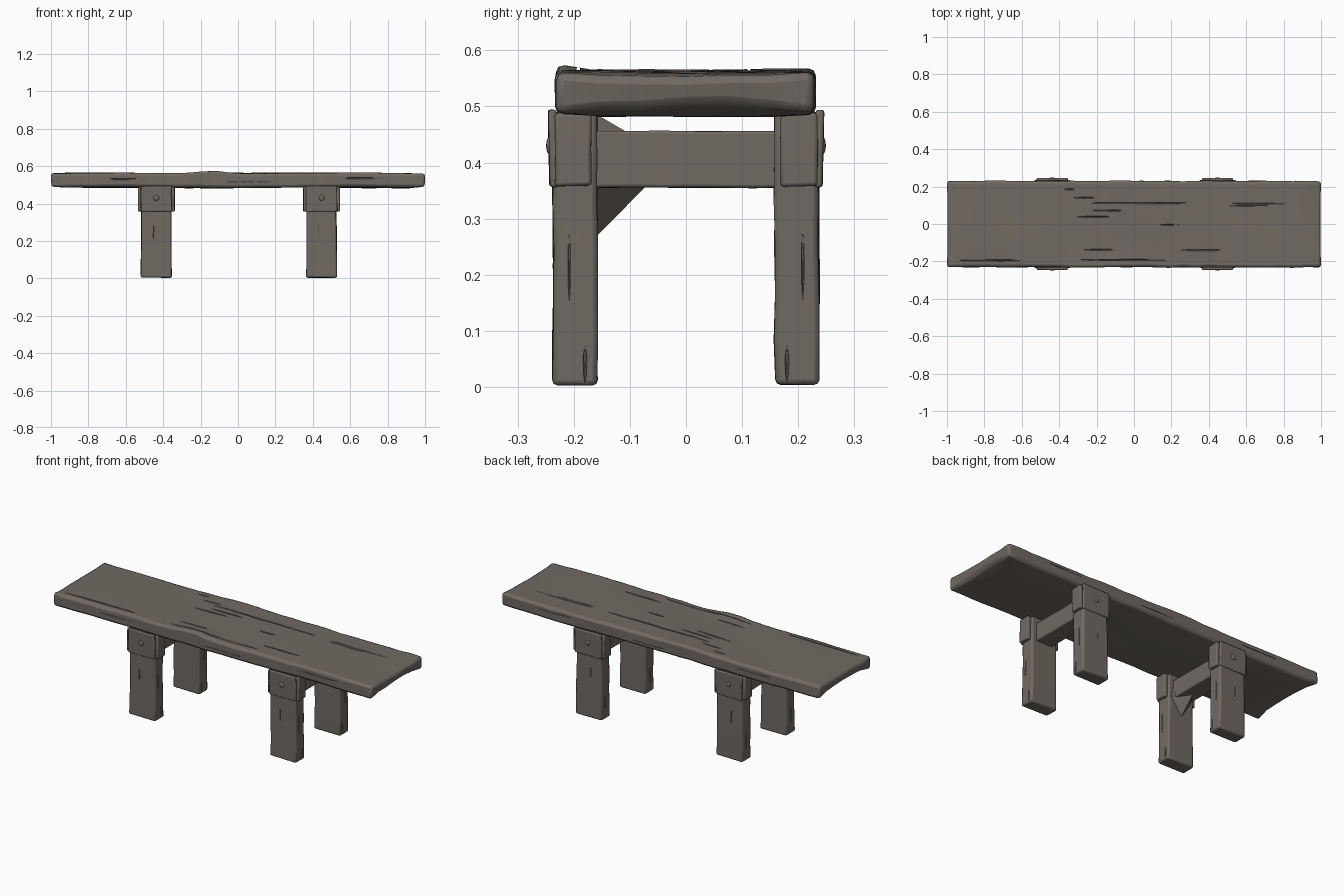
import bpy, bmesh, math, random
from mathutils import Vector

random.seed(4)
old = bpy.data.objects.get("Cube")
if old:
    bpy.data.objects.remove(old, do_unlink=True)

wood = bpy.data.materials.new("weathered_wood")
wood.use_nodes = True
COLOR = (0.165, 0.143, 0.122, 1)
wood.diffuse_color = COLOR
wood.node_tree.nodes["Principled BSDF"].inputs["Base Color"].default_value = COLOR


def finish(name, bm, bevel=0.0, smooth=True):
    bmesh.ops.recalc_face_normals(bm, faces=bm.faces)
    mesh = bpy.data.meshes.new(name)
    bm.to_mesh(mesh)
    bm.free()
    obj = bpy.data.objects.new(name, mesh)
    bpy.context.collection.objects.link(obj)
    mesh.materials.append(wood)
    if bevel:
        mod = obj.modifiers.new("worn_edges", 'BEVEL')
        mod.width, mod.segments = bevel, 2
        mod.limit_method, mod.angle_limit = 'ANGLE', math.radians(40)
    if smooth:
        bpy.ops.object.select_all(action='DESELECT')
        obj.select_set(True)
        bpy.context.view_layer.objects.active = obj
        bpy.ops.object.shade_smooth_by_angle(angle=math.radians(35))
    return obj


def block(lo, hi, cuts=(0, 0, 0), jitter=0.0):
    """Box between two corners, sliced along each axis and roughened."""
    lo, hi = Vector(lo), Vector(hi)
    bm = bmesh.new()
    bmesh.ops.create_cube(bm, size=1)
    for v in bm.verts:
        v.co = Vector((lo[i] + (v.co[i] + 0.5) * (hi[i] - lo[i]) for i in range(3)))
    for axis in range(3):
        for k in range(cuts[axis]):
            normal, point = Vector((0, 0, 0)), lo.copy()
            normal[axis] = 1
            point[axis] += (hi[axis] - lo[axis]) * (k + 1) / (cuts[axis] + 1)
            bmesh.ops.bisect_plane(bm, geom=bm.verts[:] + bm.edges[:] + bm.faces[:],
                                   plane_co=point, plane_no=normal)
    for v in bm.verts:
        v.co += Vector([random.uniform(-jitter, jitter) for _ in range(3)])
    return bm


def cut(obj, cracks, name):
    """Carve thin tapered cracks: each is (centre, half sizes)."""
    bm = bmesh.new()
    for centre, half in cracks:
        made = bmesh.ops.create_icosphere(bm, subdivisions=1, radius=1)
        for v in made["verts"]:
            v.co = Vector((centre[i] + v.co[i] * half[i] for i in range(3)))
    cutter = finish(name, bm, smooth=False)
    cutter.hide_render = True
    cutter.hide_viewport = True
    cutter.display_type = 'WIRE'
    mod = obj.modifiers.new("cracks", 'BOOLEAN')
    mod.operation, mod.object, mod.solver = 'DIFFERENCE', cutter, 'EXACT'


# Seat plank, with a raised splintered front edge and dented ends
bm = block((-1, -0.232, 0.487), (1, 0.23, 0.562), (26, 5, 0))
for v in bm.verts:
    x, y, z = v.co
    wave = 0.003 * math.sin(5 * x + 7 * y) + random.uniform(-0.0015, 0.0015)
    if z > 0.52:
        ridge = math.exp(-((x + 0.14) / 0.11) ** 2)
        v.co.z += wave + 0.017 * ridge * (1 if y < -0.2 else 0.25)
        if abs(x) > 0.99 and abs(y) < 0.2:
            v.co.z -= 0.006
    else:
        v.co.z += wave * 0.7 - 0.003 * (abs(y) < 0.2)
        if abs(x) > 0.99 and abs(y) < 0.2:
            v.co.z += 0.012 + random.uniform(0, 0.01)
            v.co.x *= 0.99
    if abs(y) > 0.2:
        v.co.y += random.uniform(-0.003, 0.003)
seat = finish("seat", bm, 0.014)

# Cracks along the grain: x, y, half length
grain = [(0.1, 0.112, 0.4), (0.7, 0.11, 0.22), (0.63, 0.098, 0.14), (-0.34, 0.185, 0.04),
         (-0.26, 0.14, 0.07), (-0.12, 0.072, 0.12), (-0.2, 0.038, 0.13), (0.19, -0.005, 0.06),
         (-0.18, -0.138, 0.1), (0.37, -0.14, 0.14), (-0.72, -0.195, 0.27), (0, -0.192, 0.34)]
cracks = [((x, y, 0.564), (l, 0.005, 0.009)) for x, y, l in grain]
cracks += [((x, s * 0.233, z), (0.16, 0.007, 0.004))
           for s in (-1, 1) for x, z in ((-0.6, 0.53), (0.05, 0.515), (0.65, 0.535))]
cut(seat, cracks, "seat_crack_cutter")

for side, cx in (("right", -0.437), ("left", 0.447)):
    # Cross beam joining the pair of legs
    finish(side + "_cross_beam",
           block((cx - 0.05, -0.19, 0.355), (cx + 0.05, 0.19, 0.456), (0, 4, 0), 0.001), 0.005)
    for end, s in (("front", -1), ("back", 1)):
        name = side + "_" + end
        # Leg post, slightly wider at the foot
        bm = block((cx - 0.078, min(s * 0.158, s * 0.237), 0.004),
                   (cx + 0.078, max(s * 0.158, s * 0.237), 0.49), (0, 0, 5), 0.002)
        for v in bm.verts:
            v.co.x = cx + (v.co.x - cx) * (1.06 - 0.12 * v.co.z)
            v.co.z = max(v.co.z, 0)
        leg = finish(name + "_leg", bm, 0.009)
        cut(leg, [((cx - 0.015, s * 0.238, 0.25), (0.003, 0.006, 0.05)),
                  ((cx + 0.081, s * 0.208, 0.22), (0.006, 0.003, 0.07)),
                  ((cx + 0.081, s * 0.18, 0.04), (0.006, 0.004, 0.035)),
                  ((cx - 0.081, s * 0.2, 0.1), (0.006, 0.003, 0.06))],
            name + "_leg_crack_cutter")
        # Collar wrapped around the top of the leg
        a, b = sorted((s * 0.168, s * 0.234))
        finish(name + "_collar",
               block((cx - 0.098, a, 0.358), (cx + 0.098, b, 0.489), (0, 0, 1), 0.0015), 0.006)
        # Outer face plate leaning out a little at its top
        a, b = sorted((s * 0.228, s * 0.243))
        bm = block((cx - 0.083, a, 0.356), (cx + 0.083, b, 0.494), (0, 0, 0), 0.001)
        for v in bm.verts:
            if v.co.z > 0.45:
                v.co.y += s * 0.003
        finish(name + "_plate", bm, 0.005)
        # Peg head
        bm = bmesh.new()
        bmesh.ops.create_uvsphere(bm, u_segments=12, v_segments=6, radius=0.016)
        for v in bm.verts:
            v.co = Vector((cx + v.co.x, s * 0.243 + v.co.y * 0.4, 0.43 + v.co.z))
        finish(name + "_peg", bm)

# Broken brace splinter inside the right front leg
bm = bmesh.new()
points = [(-0.44, -0.16, 0.268), (-0.37, -0.16, 0.36), (-0.50, -0.16, 0.36),
          (-0.44, -0.072, 0.357), (-0.43, -0.16, 0.486), (-0.44, -0.108, 0.456)]
bmesh.ops.convex_hull(bm, input=[bm.verts.new(p) for p in points])
finish("brace_splinter", bm, smooth=False)
